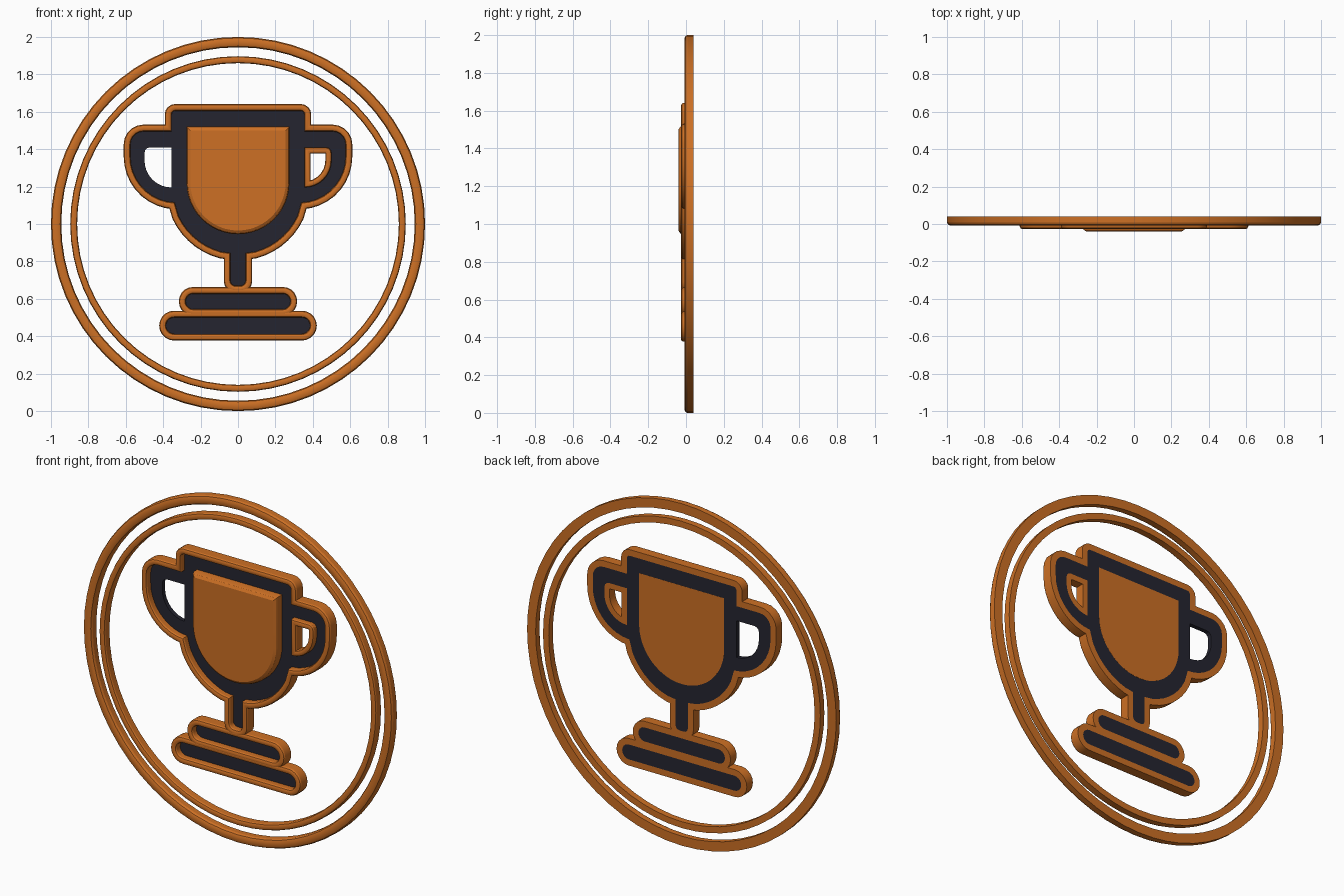
import bpy, bmesh
from math import cos, sin, radians
from mathutils import Vector

cube = bpy.data.objects.get("Cube")
if cube:
    bpy.data.objects.remove(cube)

BACK = 0.04


def material(name, rgb):
    m = bpy.data.materials.new(name)
    m.use_nodes = True
    m.diffuse_color = (*rgb, 1)
    m.node_tree.nodes["Principled BSDF"].inputs["Base Color"].default_value = (*rgb, 1)
    return m


bronze = material("bronze orange", (0.61, 0.162, 0.018))
navy = material("dark navy", (0.0185, 0.0185, 0.03))


# Path helpers: all paths are anticlockwise lists of (x, z)
def arc(cx, cz, r, a, b, n):
    angles = [radians(a + (b - a) * i / n) for i in range(n + 1)]
    return [(cx + r * cos(t), cz + r * sin(t)) for t in angles]


def circle(r, n=64):
    return arc(0, 1, r, 0, 360, n)[:-1]


def mirrored(path):
    return [(-x, z) for x, z in reversed(path)]


def capsule(half, low, high):
    r, mid = (high - low) / 2, (high + low) / 2
    side = arc(-half + r, mid, r, 90, 270, 10)
    return side + mirrored(side)


def offset(path, d):
    """Move every corner of a closed path outwards by d."""
    pts = [Vector(p) for p in path]
    out = []
    for i, p in enumerate(pts):
        e1 = (p - pts[i - 1]).normalized()
        e2 = (pts[(i + 1) % len(pts)] - p).normalized()
        n1, n2 = Vector((e1.y, -e1.x)), Vector((e2.y, -e2.x))
        out.append(p + (n1 + n2) * (d / (1 + n1.dot(n2))))
    return out


def finish(name, mesh, mat):
    mesh.materials.clear()
    mesh.materials.append(mat)
    mesh.polygons.foreach_set("use_smooth", [True] * len(mesh.polygons))
    mesh.set_sharp_from_angle(angle=radians(25))
    ob = bpy.data.objects.new(name, mesh)
    bpy.context.collection.objects.link(ob)
    return ob


def sweep(name, path, section, mat, solid=False):
    """Run a section of (offset, y) points round a path; solid caps both ends."""
    bm = bmesh.new()
    loops = [[bm.verts.new((p.x, y, p.y)) for p in offset(path, d)] for d, y in section]
    pairs = list(zip(loops, loops[1:]))
    if solid:
        bm.faces.new(loops[0])
        bm.faces.new(loops[-1])
    else:
        pairs.append((loops[-1], loops[0]))
    n = len(path)
    for a, b in pairs:
        for i in range(n):
            j = (i + 1) % n
            bm.faces.new((a[i], a[j], b[j], b[i]))
    bmesh.ops.recalc_face_normals(bm, faces=bm.faces)
    mesh = bpy.data.meshes.new(name)
    bm.to_mesh(mesh)
    bm.free()
    return finish(name, mesh, mat)


def slab(name, paths, front, mat):
    """Flat filled shape; further paths cut holes."""
    cu = bpy.data.curves.new(name, "CURVE")
    cu.dimensions = "2D"
    cu.fill_mode = "BOTH"
    cu.extrude = (BACK - front) / 2
    for path in paths:
        s = cu.splines.new("POLY")
        s.points.add(len(path) - 1)
        for pt, (x, z) in zip(s.points, path):
            pt.co = (x, z, 0, 1)
        s.use_cyclic_u = True
    helper = bpy.data.objects.new(name + " outline", cu)
    bpy.context.collection.objects.link(helper)
    mesh = bpy.data.meshes.new_from_object(helper)
    bpy.data.objects.remove(helper)
    ob = finish(name, mesh, mat)
    ob.rotation_euler.x = radians(90)
    ob.location.y = (BACK + front) / 2
    return ob


def band(width, front, bevel):
    """Bevelled border section from the path outwards."""
    return [(0, BACK), (0, front + bevel), (bevel * 0.35, front + bevel * 0.3), (bevel, front),
            (width - bevel, front), (width - bevel * 0.35, front + bevel * 0.3),
            (width, front + bevel), (width, BACK)]


# Two surrounding rings
sweep("outer_ring", circle(0.945), band(0.055, -0.008, 0.016), bronze)
sweep("inner_ring", circle(0.86), band(0.037, -0.006, 0.011), bronze)

# Trophy body outline: lip, handle, bowl and stem
half = [(0, 1.605)]
half += arc(-0.335, 1.585, 0.02, 90, 180, 4)
half += [(-0.355, 1.495)]
half += arc(-0.505, 1.425, 0.07, 90, 180, 5)
half += arc(-0.33, 1.36, 0.245, 180, 268, 9)
half += arc(0, 1.19, 0.35, 205, 255, 7)
half += [(-0.04, 0.845)]
half += arc(-0.013, 0.697, 0.027, 180, 270, 4)
trophy = half + mirrored(half[1:])

# Handle openings
opening = [(-0.355, 1.41)] + arc(-0.47, 1.38, 0.03, 90, 180, 3)
opening += arc(-0.355, 1.34, 0.145, 180, 270, 8)

slab("trophy_body", [trophy, opening, mirrored(opening)], 0.015, navy)
border = band(0.036, -0.026, 0.012)
sweep("trophy_border", trophy, border, bronze)
sweep("left_handle_border", mirrored(opening),
      [(-d, y) for d, y in band(0.033, -0.02, 0.011)], bronze)

# Raised bowl panel
side = [(-0.275, 1.52)] + arc(0, 1.22, 0.275, 180, 270, 12)
panel = side + mirrored(side[:-1])
sweep("bowl_panel", panel,
      [(0, BACK + 0.0005), (0, -0.018), (-0.006, -0.031), (-0.02, -0.04)], bronze, True)

# Two base bars
for name, path in (("upper_base", capsule(0.28, 0.545, 0.627)),
                   ("lower_base", capsule(0.385, 0.413, 0.5))):
    slab(name, [path], 0.015, navy)
    sweep(name + "_border", path, border, bronze)
